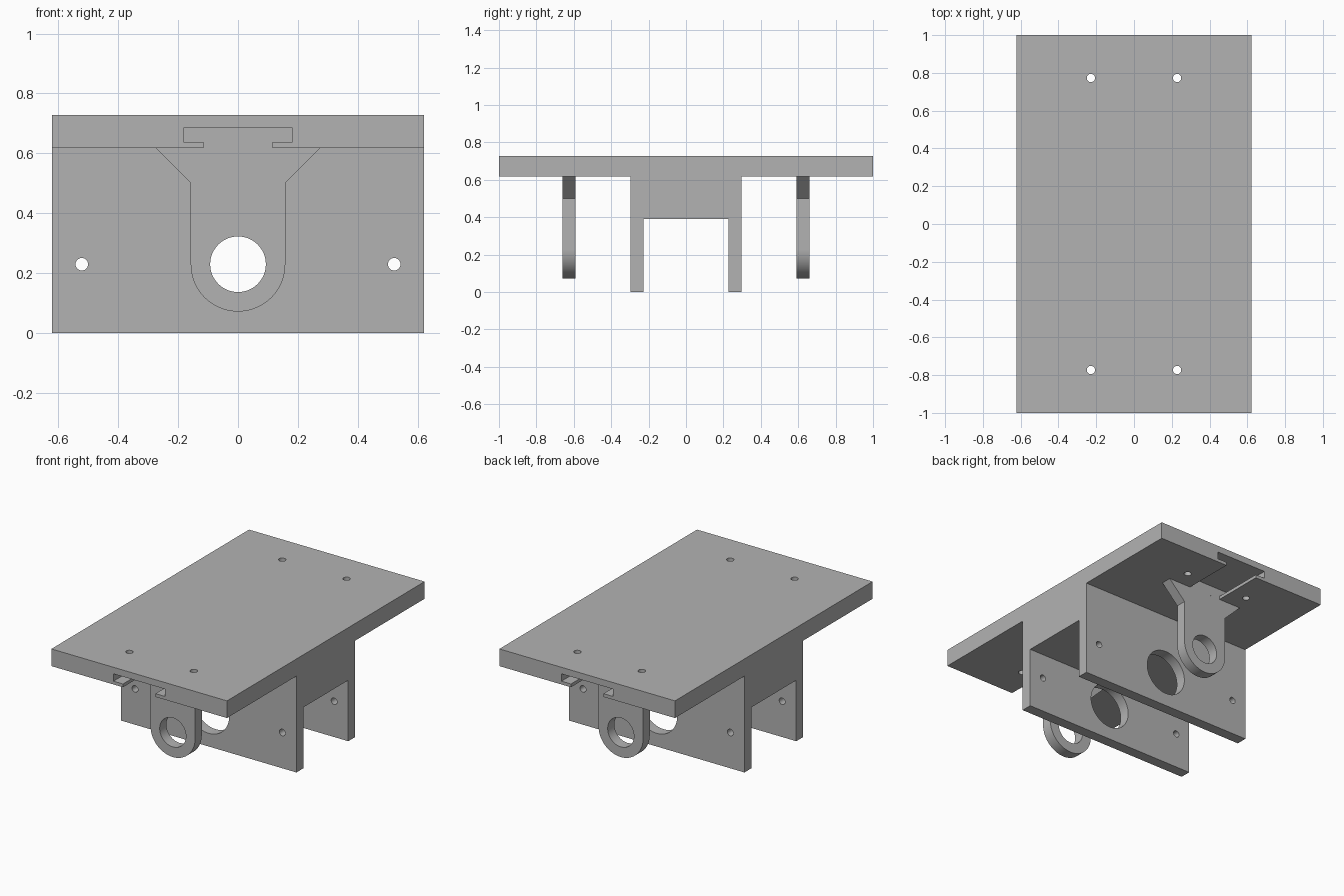
import bpy, bmesh
from math import cos, sin, pi, radians
from mathutils import Vector

default = bpy.data.objects.get("Cube")
if default:
    bpy.data.objects.remove(default, do_unlink=True)

grey = bpy.data.materials.new("mid grey")
grey.use_nodes = True
grey.diffuse_color = (0.45, 0.45, 0.45, 1)
grey.node_tree.nodes["Principled BSDF"].inputs["Base Color"].default_value = (0.45, 0.45, 0.45, 1)

HALF_X = 0.622
PLATE_Z, TOP_Z = 0.617, 0.727
SADDLE_Y, SADDLE_IN = 0.297, 0.227
LUG_OUT, LUG_IN = 0.66, 0.592
AXIS_Z = 0.229
LUG_R = 0.158

# Places a flat outline point (u, v) at a depth d along the named axis
PLACE = {
    "X": lambda u, v, d: Vector((d, u, v)),
    "Y": lambda u, v, d: Vector((u, d, v)),
    "Z": lambda u, v, d: Vector((u, v, d)),
}


def prism(name, outline, axis, start, end):
    bm = bmesh.new()
    rings = [[bm.verts.new(PLACE[axis](u, v, d)) for u, v in outline] for d in (start, end)]
    for ring in rings:
        bm.faces.new(ring)
    n = len(outline)
    for i in range(n):
        j = (i + 1) % n
        bm.faces.new((rings[0][i], rings[0][j], rings[1][j], rings[1][i]))
    bmesh.ops.recalc_face_normals(bm, faces=bm.faces)
    mesh = bpy.data.meshes.new(name)
    bm.to_mesh(mesh)
    bm.free()
    mesh.materials.append(grey)
    obj = bpy.data.objects.new(name, mesh)
    bpy.context.collection.objects.link(obj)
    return obj


def arc(u, v, r, a0, a1, steps):
    angles = [a0 + (a1 - a0) * i / steps for i in range(steps + 1)]
    return [(u + r * cos(a), v + r * sin(a)) for a in angles]


def drill(u, v, r, axis, start, end, steps=32):
    return prism("cutter", arc(u, v, r, 0, 2 * pi, steps)[:-1], axis, start, end)


def cut(obj, cutters):
    for cutter in cutters:
        cutter.hide_render = True
        mod = obj.modifiers.new("cut", "BOOLEAN")
        mod.operation = "DIFFERENCE"
        mod.solver = "EXACT"
        mod.object = cutter
    # Bake the cuts and drop the cutters
    bpy.context.view_layer.update()
    graph = bpy.context.evaluated_depsgraph_get()
    baked = bpy.data.meshes.new_from_object(obj.evaluated_get(graph))
    obj.modifiers.clear()
    obj.data = baked
    for cutter in cutters:
        bpy.data.objects.remove(cutter, do_unlink=True)


def finish(obj):
    bpy.ops.object.select_all(action="DESELECT")
    obj.select_set(True)
    bpy.context.view_layer.objects.active = obj
    bpy.ops.object.shade_smooth_by_angle(angle=radians(30))


def mirrored(half):
    return half + [(-u, v) for u, v in reversed(half)]


# Top plate with four screw holes and a T-slot running in from each end
plate = prism("top_plate", mirrored([(HALF_X, -1), (HALF_X, 1)]), "Z", PLATE_Z, TOP_Z)
slot = mirrored([(0.115, PLATE_Z - 0.05), (0.115, 0.638), (0.182, 0.638), (0.182, 0.685)])
cutters = [prism("cutter", slot, "Y", s * LUG_OUT, s * 1.1) for s in (-1, 1)]
cutters += [drill(x, y, 0.022, "Z", 0.5, 0.8) for x in (-0.228, 0.228) for y in (-0.773, 0.773)]
cut(plate, cutters)
finish(plate)

# Saddle: solid bridge with two full-width walls, bored for the shaft and pins
saddle_outline = mirrored([(SADDLE_Y, PLATE_Z), (SADDLE_Y, 0), (SADDLE_IN, 0), (SADDLE_IN, 0.39)])
saddle = prism("saddle", saddle_outline, "X", -HALF_X, HALF_X)
cut(saddle, [drill(0, AXIS_Z, 0.145, "Y", -0.5, 0.5, 64)]
    + [drill(x, AXIS_Z, 0.021, "Y", -0.5, 0.5) for x in (-0.522, 0.522)])
finish(saddle)

# Hanging lugs with flared tops, one at each end
lug_outline = [(-0.274, PLATE_Z), (-LUG_R, 0.501)]
lug_outline += arc(0, AXIS_Z, LUG_R, pi, 2 * pi, 40)
lug_outline += [(LUG_R, 0.501), (0.274, PLATE_Z)]
for name, s in (("front_lug", -1), ("back_lug", 1)):
    lug = prism(name, lug_outline, "Y", s * LUG_IN, s * LUG_OUT)
    cut(lug, [drill(0, AXIS_Z, 0.093, "Y", s * 0.5, s * 0.8, 64)])
    finish(lug)
